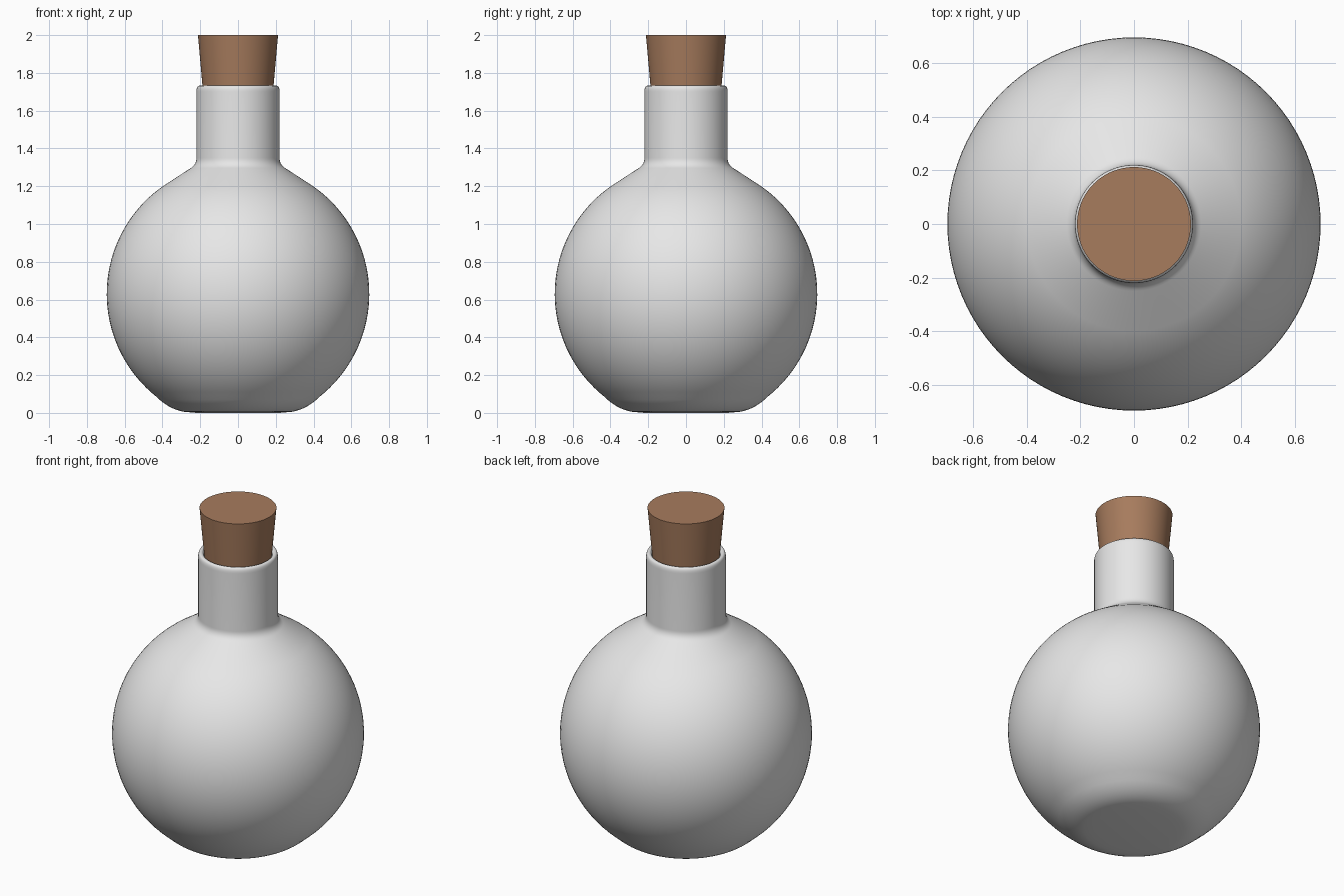
import bpy
import bmesh
from math import cos, sin, radians

cube = bpy.data.objects.get("Cube")
if cube:
    bpy.data.objects.remove(cube, do_unlink=True)


def material(name, rgb):
    mat = bpy.data.materials.new(name)
    mat.use_nodes = True
    mat.diffuse_color = (*rgb, 1)
    mat.node_tree.nodes["Principled BSDF"].inputs["Base Color"].default_value = (*rgb, 1)
    return mat


def curve(a, b, c, steps=8):
    """Rounded corner from a to c, pulled towards b."""
    ts = [i / steps for i in range(steps + 1)]
    return [tuple((1 - t) ** 2 * p + 2 * t * (1 - t) * q + t * t * r
                  for p, q, r in zip(a, b, c)) for t in ts]


def arc(radius, height, start, end, steps=40):
    angles = [radians(start + (end - start) * i / steps) for i in range(steps + 1)]
    return [(radius * cos(a), height + radius * sin(a)) for a in angles]


def lathe(name, profile, mat, segments=96):
    """Spin a radius/height profile about the z axis."""
    bm = bmesh.new()
    verts = [bm.verts.new((r, 0, z)) for r, z in profile]
    edges = [bm.edges.new(pair) for pair in zip(verts, verts[1:])]
    bmesh.ops.spin(bm, geom=verts + edges, cent=(0, 0, 0), axis=(0, 0, 1),
                   angle=radians(360), steps=segments, use_duplicate=False)
    bmesh.ops.remove_doubles(bm, verts=bm.verts, dist=0.0001)
    bmesh.ops.recalc_face_normals(bm, faces=bm.faces)
    mesh = bpy.data.meshes.new(name)
    bm.to_mesh(mesh)
    bm.free()
    mesh.materials.append(mat)
    obj = bpy.data.objects.new(name, mesh)
    bpy.context.collection.objects.link(obj)
    bpy.ops.object.select_all(action="DESELECT")
    obj.select_set(True)
    bpy.context.view_layer.objects.active = obj
    bpy.ops.object.shade_smooth_by_angle(angle=radians(35))
    return obj


glass = material("pale grey glass", (0.8, 0.8, 0.8))
cork = material("brown cork", (0.386, 0.2, 0.11))

# Flask: flat base, round belly, flared shoulder, neck with rounded rim and bore
belly = arc(0.695, 0.63, -51, 55)
flask = [(0, 0), (0.22, 0)]
flask += curve((0.25, 0.003), (0.35, 0.003), belly[0])
flask += belly[1:]
flask += curve((0.25, 1.296), (0.22, 1.315), (0.22, 1.35))
flask += curve((0.22, 1.70), (0.22, 1.732), (0.205, 1.732))
flask += curve((0.203, 1.732), (0.19, 1.732), (0.19, 1.71))
flask += [(0.19, 1.42), (0, 1.42)]
lathe("flask", flask, glass)

# Tapered stopper pushed into the neck
lathe("stopper", [(0, 1.55), (0.172, 1.55), (0.212, 2), (0, 2)], cork)
